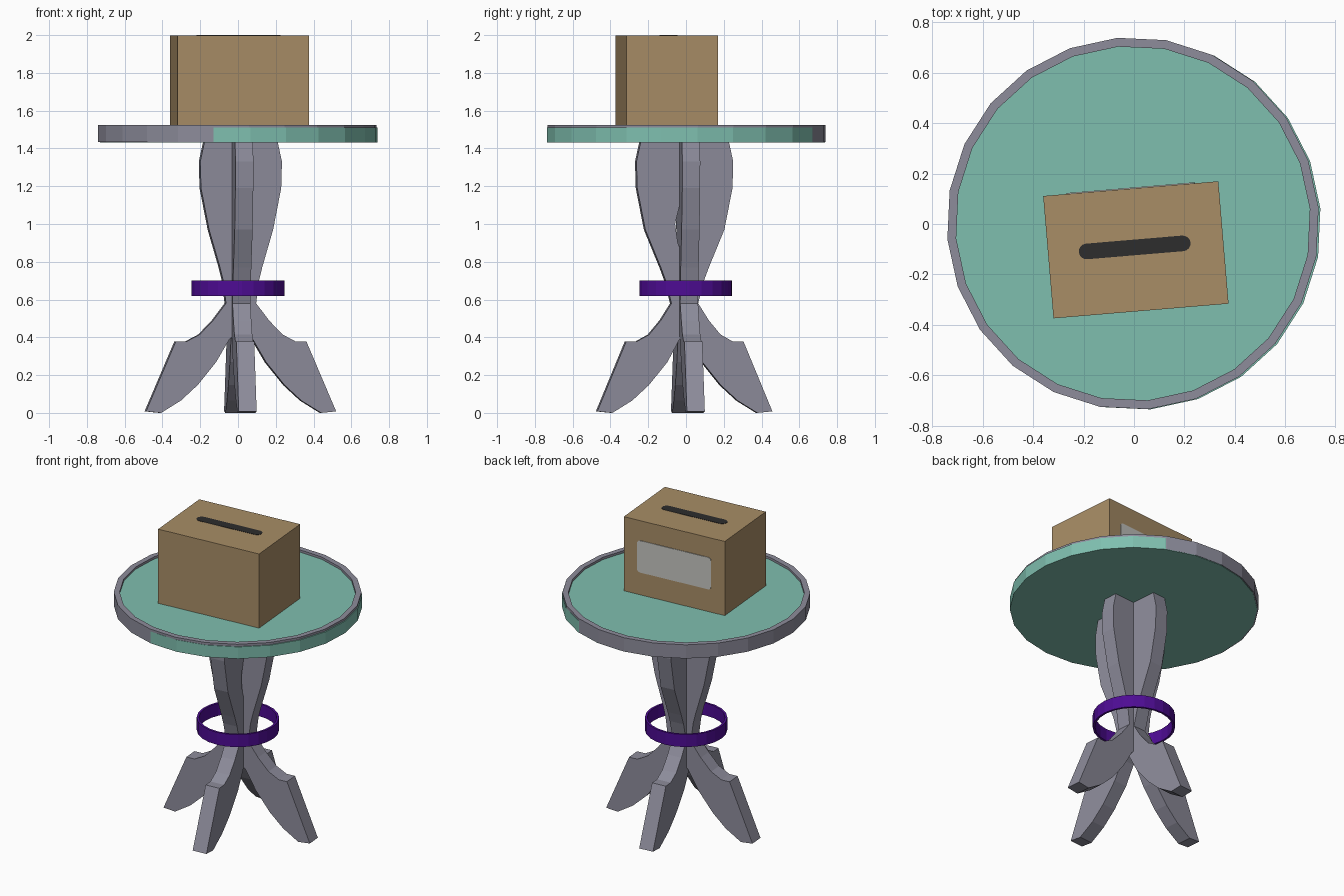
import bpy, bmesh, math
from mathutils import Matrix, Vector

if "Cube" in bpy.data.objects:
    bpy.data.objects.remove(bpy.data.objects["Cube"])

TURN = math.radians(4.8)   # everything is turned slightly


def mat(name, r, g, b):
    m = bpy.data.materials.new(name)
    lin = [((c / 255 + 0.055) / 1.055) ** 2.4 for c in (r, g, b)]
    m.diffuse_color = (*lin, 1)
    m.use_nodes = True
    m.node_tree.nodes["Principled BSDF"].inputs["Base Color"].default_value = m.diffuse_color
    return m


GREY = mat("grey_wood", 141, 140, 155)
TEAL = mat("teal_cloth", 127, 191, 175)
PURPLE = mat("purple_band", 78, 12, 148)
CARD = mat("cardboard", 168, 141, 102)
DARK = mat("slot_black", 45, 45, 45)
PALE = mat("label_grey", 198, 198, 193)


def prism(name, points, depth, material, matrix=Matrix()):
    """Extrude a flat outline along local z by depth."""
    bm = bmesh.new()
    face = bm.faces.new([bm.verts.new((x, y, 0)) for x, y in points])
    out = bmesh.ops.extrude_face_region(bm, geom=[face])
    moved = [v for v in out["geom"] if isinstance(v, bmesh.types.BMVert)]
    bmesh.ops.translate(bm, verts=moved, vec=(0, 0, depth))
    bmesh.ops.recalc_face_normals(bm, faces=bm.faces)
    bm.transform(matrix)
    return finish(name, bm, material)


def finish(name, bm, material):
    me = bpy.data.meshes.new(name)
    bm.to_mesh(me)
    bm.free()
    me.materials.append(material)
    ob = bpy.data.objects.new(name, me)
    bpy.context.collection.objects.link(ob)
    return ob


def circle(r, n=24):
    return [(r * math.cos(TURN + k * math.tau / n), r * math.sin(TURN + k * math.tau / n))
            for k in range(n)]


def hoop(name, r_out, r_in, z0, z1, centre, material):
    """Ring with a rectangular cross-section."""
    bm = bmesh.new()
    loops = [[bm.verts.new((x + centre[0], y + centre[1], z)) for x, y in circle(r)]
             for r, z in ((r_out, z0), (r_out, z1), (r_in, z1), (r_in, z0))]
    for i in range(4):
        a, b = loops[i], loops[(i + 1) % 4]
        for k in range(24):
            j = (k + 1) % 24
            bm.faces.new((a[k], a[j], b[j], b[k]))
    bmesh.ops.recalc_face_normals(bm, faces=bm.faces)
    return finish(name, bm, material)


def rounded(w, h, r, steps):
    """Rounded rectangle outline centred on the origin."""
    pts = []
    for q, (sx, sy) in enumerate(((1, 1), (-1, 1), (-1, -1), (1, -1))):
        for s in range(steps + 1):
            a = math.pi / 2 * (q + s / steps)
            pts.append((sx * (w / 2 - r) + r * math.cos(a), sy * (h / 2 - r) + r * math.sin(a)))
    return pts


# table top and rim
prism("table_top", circle(0.738), 0.078, TEAL, Matrix.Translation((0.004, 0, 1.432)))
hoop("table_rim", 0.739, 0.704, 1.435, 1.525, (-0.004, 0.002), GREY)

# band around the waist of the legs
hoop("leg_band", 0.246, 0.232, 0.62, 0.702, (0, -0.001), PURPLE)

# curved legs: outline as (distance from middle, height)
LEG = [(0.192, 1.445), (0.217, 1.33), (0.213, 1.19), (0.17, 0.97), (0.112, 0.77),
       (0.095, 0.70), (0.08, 0.58), (0.148, 0.49), (0.22, 0.415), (0.29, 0.378),
       (0.347, 0.378), (0.505, 0.008), (0.425, 0.0), (0.32, 0.065), (0.23, 0.148),
       (0.132, 0.27), (0.062, 0.39), (0.0, 0.45), (-0.02, 0.6), (-0.02, 0.8),
       (0.005, 0.9), (0.012, 1.0), (-0.02, 1.13), (-0.03, 1.445)]
THICK = 0.095
for k, name in enumerate(("right_leg", "back_leg", "left_leg", "front_leg")):
    across = k % 2   # front and back legs lean slightly more upright
    pts = [(r + across * max(-0.04, min(0.04, (z - 0.65) * 0.13)), z) for r, z in LEG]
    m = (Matrix.Translation((0.0125, -0.01 if across else 0.01, 0))
         @ Matrix.Rotation(TURN + k * math.pi / 2, 4, "Z")
         @ Matrix.Rotation(math.pi / 2, 4, "X")
         @ Matrix.Translation((0, 0, -THICK / 2)))
    prism(name, pts, THICK, GREY, m)

# cardboard box
W, D = 0.697, 0.487
BOX = Matrix.Translation((0.0075, -0.1025, 0)) @ Matrix.Rotation(TURN, 4, "Z")
prism("box", [(-W / 2, -D / 2), (W / 2, -D / 2), (W / 2, D / 2), (-W / 2, D / 2)], 0.488, CARD,
      BOX @ Matrix.Translation((0, 0, 1.51)))

# slot on the lid
prism("slot", rounded(0.445, 0.062, 0.031, 4), 0.004, DARK,
      BOX @ Matrix.Translation((-0.004, 0.01, 1.996)))

# blank label on the back
prism("label", rounded(0.51, 0.21, 0.02, 3), 0.006, PALE,
      BOX @ Matrix.Translation((0, D / 2 + 0.004, 1.763)) @ Matrix.Rotation(math.pi / 2, 4, "X"))
